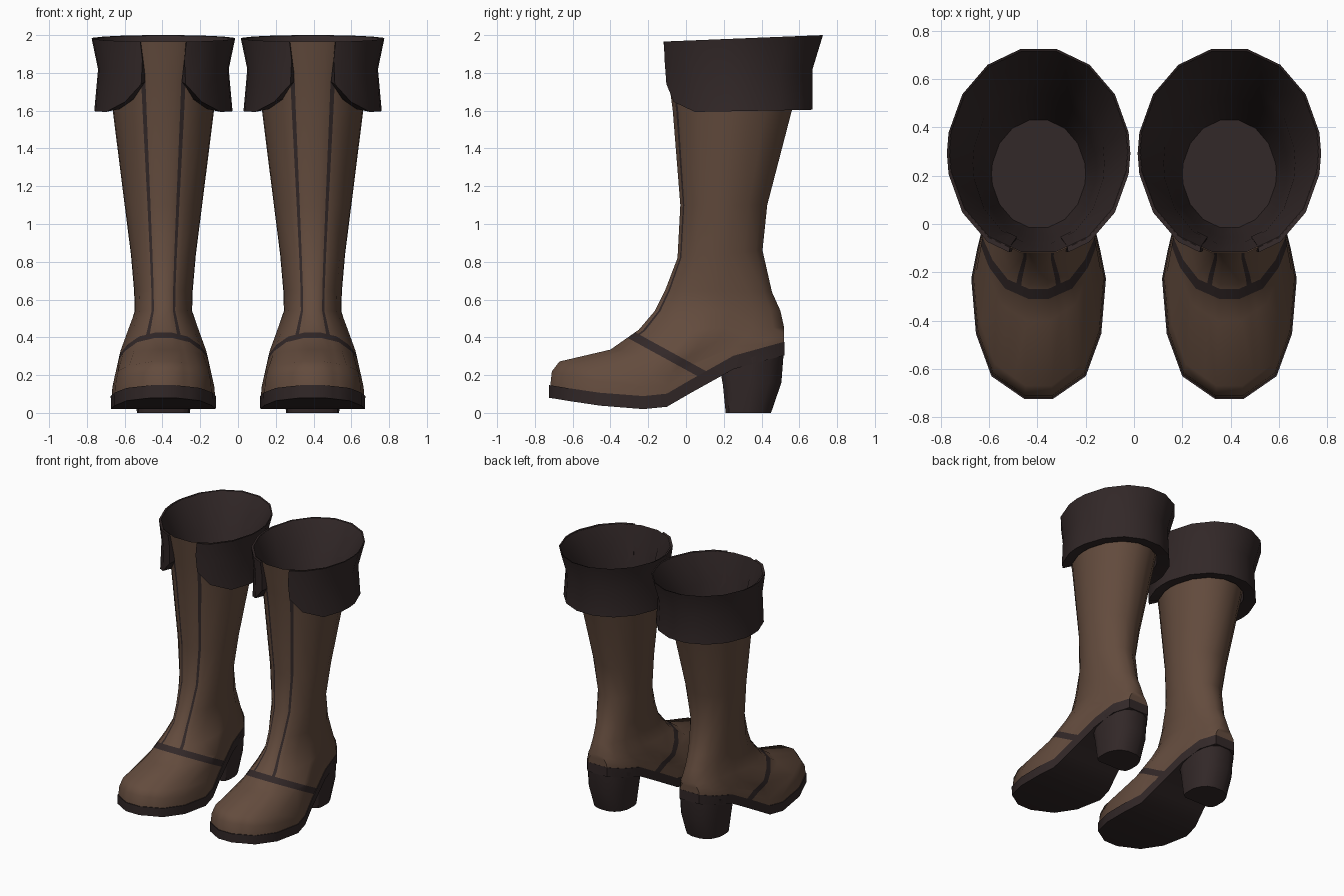
import bpy, bmesh, math

if "Cube" in bpy.data.objects:
    bpy.data.objects.remove(bpy.data.objects["Cube"])

CX = 0.395  # centre of one boot; the other is mirrored


def material(name, rgb):
    m = bpy.data.materials.new(name)
    m.diffuse_color = (*rgb, 1)
    m.use_nodes = True
    m.node_tree.nodes["Principled BSDF"].inputs["Base Color"].default_value = m.diffuse_color
    return m


BROWN = material("brown leather", (0.125, 0.071, 0.047))
DARK = material("dark leather", (0.032, 0.021, 0.021))

# Ring stations from front (-1) to back (1), with half widths for each shape
U = [-1, -.848, -.566, -.199, 0, .199, .566, .848, 1]
OVAL = [.195, .556, .831, .981, 1, .981, .831, .556, .195]
FOOT = [.21, .70, .93, 1, .91, .80, .64, .55, .30]
BLOCK = [.72, .93, 1, 1, 1, .97, .83, .60, .25]
PARAMS = [0, .38, .6, 1, 2, 3, 4, 5, 6, 7, 8]
SOLE_LINE = [(-.72, .145), (-.5, .108), (-.2, .085), (-.1, .1),
             (.07, .2), (.25, .3), (.52, .375)]


def at(values, p):
    i = min(int(p), len(values) - 2)
    return values[i] + (values[i + 1] - values[i]) * (p - i)


def sole_z(y):
    y = max(-.72, min(.52, y))
    for (y0, z0), (y1, z1) in zip(SOLE_LINE, SOLE_LINE[1:]):
        if y <= y1:
            return z0 + (z1 - z0) * (y - y0) / (y1 - y0)
    return SOLE_LINE[-1][1]


def ring(fy, fz, by, bz, w, foot=0, sag=0, lift=0, shape=OVAL, params=PARAMS):
    """Cross-section from a front point, a back point and a half width."""
    right, left = [], []
    for p in params:
        k = (at(U, p) + 1) / 2
        y = fy + (by - fy) * k
        z = fz + (bz - fz) * k
        z += sag * (sole_z(y) - sole_z(fy) - (sole_z(by) - sole_z(fy)) * k)
        z += lift * max(0, (2 - p) / 1.65) ** 2
        x = w * ((1 - foot) * at(shape, p) + foot * at(FOOT, p))
        right.append((CX + x, y, z))
        left.append((CX - x, y, z))
    return right + left[::-1]


def loft(rings, closed=True, cap_top=False, cap_bottom=False, tube=False):
    bm = bmesh.new()
    vs = [[bm.verts.new(c) for c in r] for r in rings]
    n = len(vs[0])
    pairs = list(zip(vs, vs[1:])) + ([(vs[-1], vs[0])] if tube else [])
    for a, b in pairs:
        for j in range(n if closed else n - 1):
            k = (j + 1) % n
            f = bm.faces.new((a[j], a[k], b[k], b[j]))
            f.material_index = 1 if j in (1, n - 3) else 0
    for use, r in ((cap_top, vs[0]), (cap_bottom, vs[-1])):
        if use:
            for j in range(n // 2 - 1):
                bm.faces.new((r[j], r[j + 1], r[n - 2 - j], r[n - 1 - j]))
    if tube:
        for j in (0, n - 1):
            bm.faces.new([r[j] for r in vs])
    bmesh.ops.recalc_face_normals(bm, faces=bm.faces[:])
    return bm


def finish(bm, name, mats, angle=40):
    if len(mats) == 1:
        for f in bm.faces:
            f.material_index = 0
    me = bpy.data.meshes.new(name)
    bm.to_mesh(me)
    bm.free()
    for m in mats:
        me.materials.append(m)
    for p in me.polygons:
        p.use_smooth = True
    me.set_sharp_from_angle(angle=math.radians(angle))
    ob = bpy.data.objects.new(name, me)
    bpy.context.collection.objects.link(ob)
    ob.modifiers.new("other boot", 'MIRROR').use_mirror_merge = False
    return ob


# Upper: shaft, ankle and foot, with two front seams
upper = loft([
    ring(-.12, 1.965, .715, 1.985, .37),
    ring(-.09, 1.75, .60, 1.75, .285),
    ring(-.07, 1.6, .56, 1.6, .268),
    ring(-.03, 1.1, .43, 1.1, .205),
    ring(-.045, .82, .405, .86, .172),
    ring(-.11, .65, .455, .64, .155),
    ring(-.165, .54, .50, .54, .152),
    ring(-.25, .44, .52, .45, .188, .5, .3),
    ring(-.40, .335, .52, .42, .228, .9, .6),
    ring(-.67, .272, .52, .40, .258, 1, .9),
    ring(-.71, .22, .52, .385, .27, 1, 1),
    ring(-.72, .13, .52, .36, .275, 1, 1)])

# Strap over the instep: a band cut between two slanted planes
LOW, HIGH = .20, .245
NY, NZ = .48, .877
for d in (LOW, HIGH):
    bmesh.ops.bisect_plane(upper, geom=upper.verts[:] + upper.edges[:] + upper.faces[:],
                           plane_co=(0, d * NY, d * NZ), plane_no=(0, NY, NZ))
for f in upper.faces:
    c = f.calc_center_median()
    d = c.y * NY + c.z * NZ
    if d < LOW:
        f.material_index = 0
    elif d < HIGH:
        f.material_index = 1
finish(upper, "boot_upper", [BROWN, DARK], 50)

# Sole
finish(loft([ring(-.725, .147, .522, .377, .279, 1, 1),
             ring(-.725, .08, .522, .305, .277, 1, 1)],
            cap_top=True, cap_bottom=True), "sole", [DARK])

# Heel block
finish(loft([ring(.18, .235, .52, .355, .165, shape=BLOCK),
             ring(.195, .15, .505, .16, .158, shape=BLOCK),
             ring(.21, 0, .45, 0, .14, shape=BLOCK)],
            cap_top=True, cap_bottom=True), "heel", [DARK])

# Folded cuff, open at the front
CP = [.35, 1, 2, 3, 4, 5, 6, 7, 8]
finish(loft([ring(-.14, 1.965, .725, 2.0, .38, params=CP),
             ring(-.135, 1.82, .67, 1.82, .346, lift=.05, params=CP),
             ring(-.125, 1.59, .67, 1.605, .366, lift=.15, params=CP),
             ring(-.07, 1.605, .58, 1.62, .28, lift=.15, params=CP),
             ring(-.115, 1.96, .715, 1.995, .368, params=CP)],
            closed=False, tube=True), "cuff", [DARK])

# Inner lining
lining = loft([ring(-.115, 1.965, .715, 1.997, .37),
               ring(-.08, 1.75, .585, 1.75, .272),
               ring(-.055, 1.5, .52, 1.5, .24),
               ring(-.015, 1.2, .43, 1.2, .195)], cap_bottom=True)
bmesh.ops.reverse_faces(lining, faces=lining.faces[:])
finish(lining, "lining", [DARK], 50)
